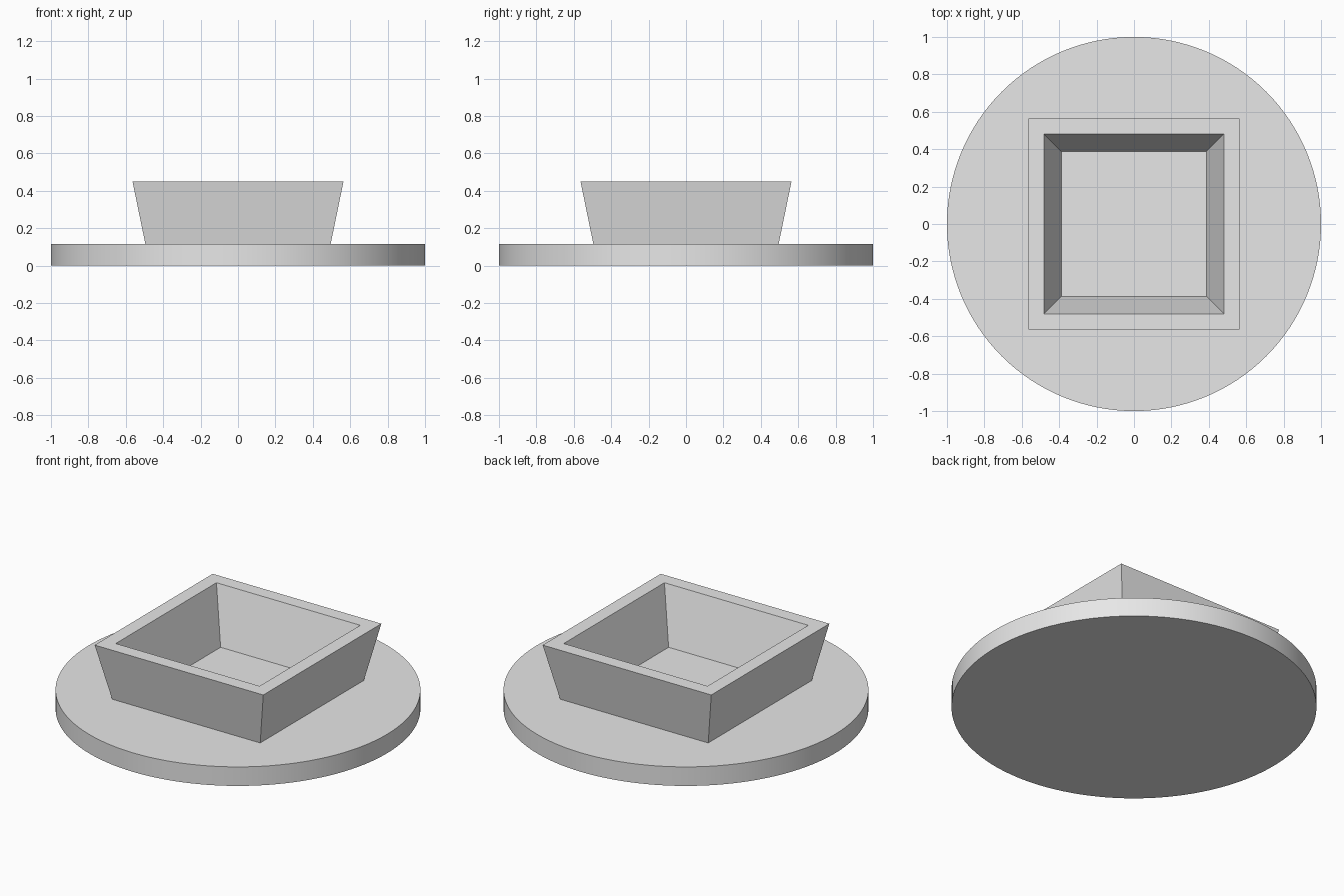
import bpy
import bmesh
from math import radians

cube = bpy.data.objects.get("Cube")
if cube:
    bpy.data.objects.remove(cube, do_unlink=True)

grey = bpy.data.materials.new("plain_grey")
grey.use_nodes = True
grey.diffuse_color = (0.8, 0.8, 0.8, 1)
grey.node_tree.nodes["Principled BSDF"].inputs["Base Color"].default_value = grey.diffuse_color

PLATE_TOP = 0.115

# Round base plate
bpy.ops.mesh.primitive_cylinder_add(vertices=128, radius=1, depth=PLATE_TOP,
                                    location=(0, 0, PLATE_TOP / 2))
plate = bpy.context.object
plate.name = "base_plate"
plate.data.materials.append(grey)
bpy.ops.object.shade_smooth_by_angle(angle=radians(30))

# Square tapered tray: loft of square rings (half width, height), from the
# underside, up the outer wall, over the rim and down to the inner floor
RINGS = [(0.472, 0.002), (0.564, 0.45), (0.481, 0.45), (0.388, 0.12)]
CORNERS = [(-1, -1), (1, -1), (1, 1), (-1, 1)]

bm = bmesh.new()
loops = [[bm.verts.new((x * half, y * half, z)) for x, y in CORNERS]
         for half, z in RINGS]
for low, high in zip(loops, loops[1:]):
    for i in range(4):
        j = (i + 1) % 4
        bm.faces.new((low[i], low[j], high[j], high[i]))
bm.faces.new(loops[0])
bm.faces.new(loops[-1])
bmesh.ops.recalc_face_normals(bm, faces=bm.faces)

mesh = bpy.data.meshes.new("square_tray")
bm.to_mesh(mesh)
bm.free()
mesh.materials.append(grey)
tray = bpy.data.objects.new("square_tray", mesh)
bpy.context.collection.objects.link(tray)
